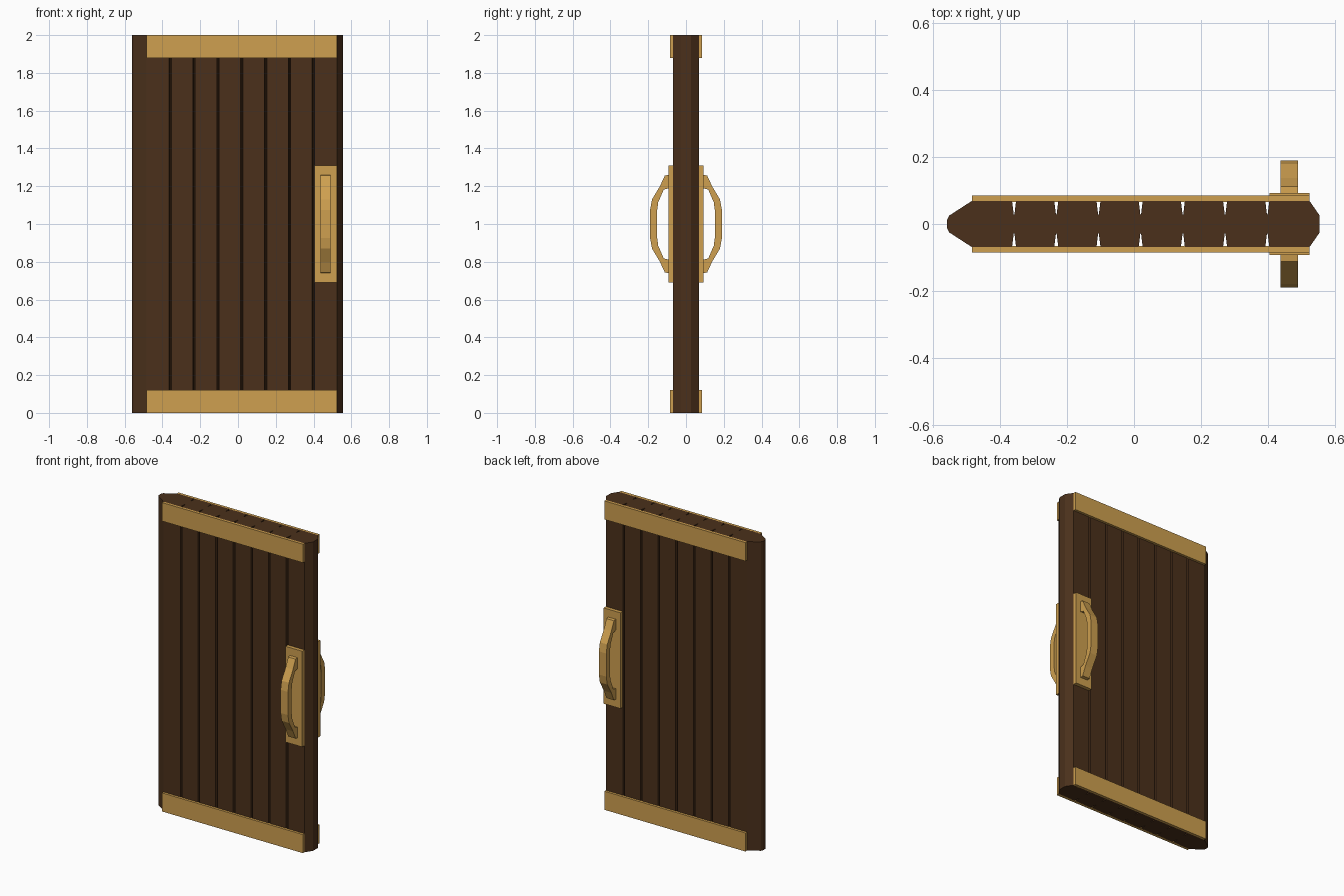
import bpy, bmesh
from mathutils import Vector

if "Cube" in bpy.data.objects:
    bpy.data.objects.remove(bpy.data.objects["Cube"])


def material(name, color):
    m = bpy.data.materials.new(name)
    m.diffuse_color = color
    m.use_nodes = True
    m.node_tree.nodes["Principled BSDF"].inputs["Base Color"].default_value = m.diffuse_color
    return m


WOOD = material("dark_wood", (0.07, 0.03, 0.011, 1))
BRASS = material("brass", (0.62, 0.35, 0.08, 1))


def prism(name, points, offset, mat):
    """Extrude a closed polygon of 3D points along an offset."""
    bm = bmesh.new()
    face = bm.faces.new([bm.verts.new(p) for p in points])
    new = bmesh.ops.extrude_face_region(bm, geom=[face])["geom"]
    verts = [g for g in new if isinstance(g, bmesh.types.BMVert)]
    bmesh.ops.translate(bm, verts=verts, vec=Vector(offset))
    bmesh.ops.recalc_face_normals(bm, faces=bm.faces)
    mesh = bpy.data.meshes.new(name)
    bm.to_mesh(mesh)
    bm.free()
    mesh.materials.append(mat)
    ob = bpy.data.objects.new(name, mesh)
    bpy.context.collection.objects.link(ob)
    return ob


def box(name, x0, x1, y0, y1, z0, z1, mat):
    return prism(name, [(x0, y0, z0), (x1, y0, z0), (x1, y1, z0), (x0, y1, z0)],
                 (0, 0, z1 - z0), mat)


LEFT, RIGHT, HALF, COUNT = -0.485, 0.525, 0.069, 8
STEP = (RIGHT - LEFT) / COUNT

# door panel: bevelled end stiles and V grooves between planks
back = [(-0.56, 0.01), (-0.553, 0.025), (LEFT, HALF)]
for i in range(1, COUNT):
    x = LEFT + i * STEP
    back += [(x - 0.006, HALF), (x - 0.001, 0.028), (x + 0.001, 0.028), (x + 0.006, HALF)]
back += [(RIGHT, HALF), (0.555, 0.026)]
outline = back + [(x, -y) for x, y in reversed(back)]
prism("door_panel", [(x, y, 0) for x, y in outline], (0, 0, 2), WOOD)

# grip profile: upper half as (distance from door centre, height above middle)
outer = [(0.09, 0.26), (0.112, 0.257), (0.138, 0.2), (0.18, 0.13), (0.19, 0.075)]
inner = [(0.09, 0.19), (0.118, 0.182), (0.147, 0.115), (0.153, 0.07)]


def mirrored(half):
    return half + [(d, -h) for d, h in reversed(half)]


grip = mirrored(outer) + mirrored(inner)[::-1]

# trim bands, handle plates and grips on both faces
for side, s in (("front", -1), ("back", 1)):
    for place, z in (("bottom", 0), ("top", 1.88)):
        box(f"{side}_{place}_band", LEFT, RIGHT, s * 0.066, s * 0.085, z, z + 0.12, BRASS)
    box(f"{side}_handle_plate", 0.405, RIGHT, s * 0.066, s * 0.0925, 0.69, 1.31, BRASS)
    prism(f"{side}_handle_grip", [(0.438, s * d, 1.0 + h) for d, h in grip],
          (0.053, 0, 0), BRASS)
